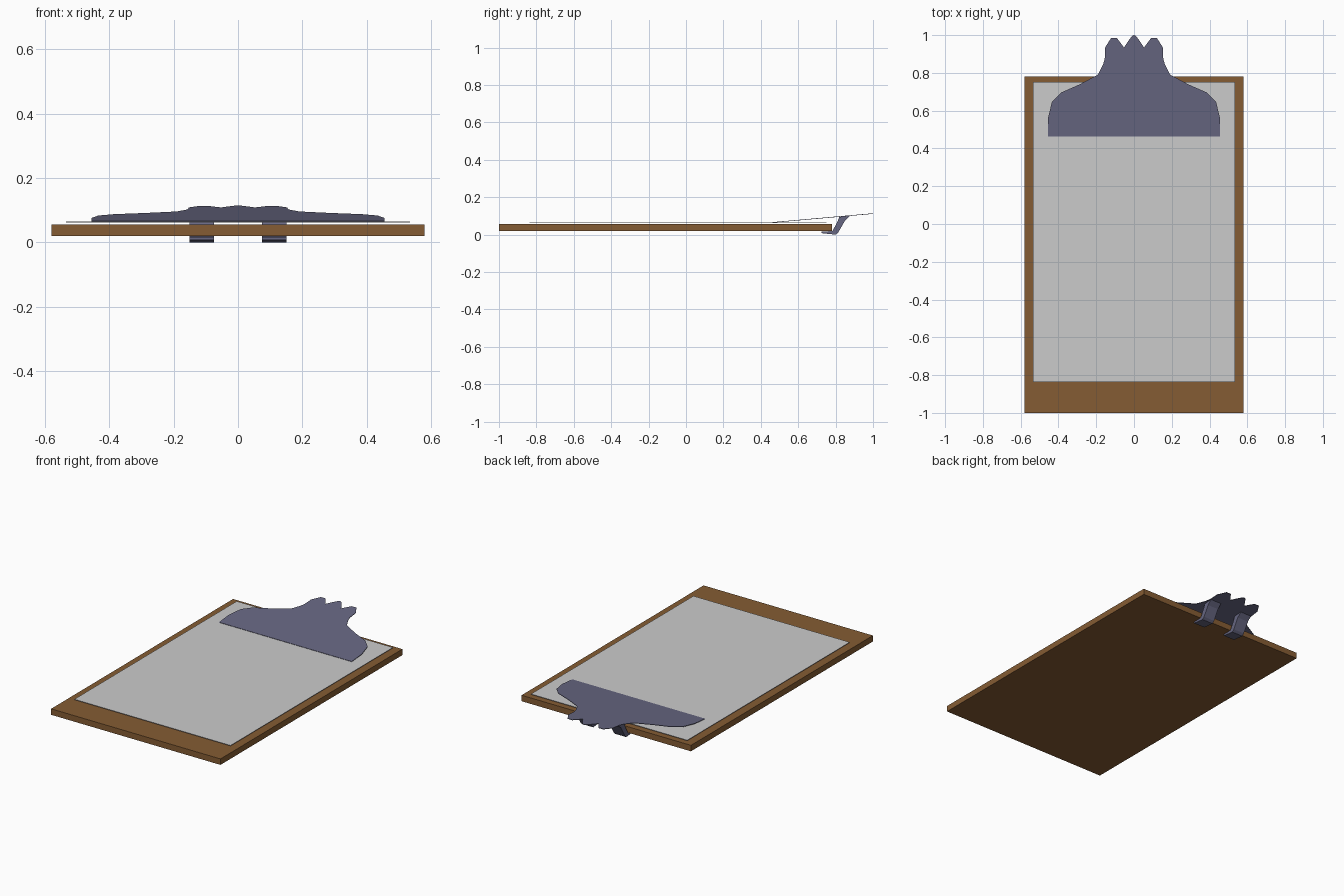
import bpy, bmesh
from mathutils import Vector

if "Cube" in bpy.data.objects:
    bpy.data.objects.remove(bpy.data.objects["Cube"])


def material(name, rgb):
    m = bpy.data.materials.new(name)
    m.diffuse_color = (*rgb, 1)
    m.use_nodes = True
    m.node_tree.nodes["Principled BSDF"].inputs["Base Color"].default_value = m.diffuse_color
    return m


wood = material("brown_wood", (0.235, 0.107, 0.033))
metal = material("dark_metal", (0.137, 0.137, 0.226))


def prism(name, points, offset, mat=None):
    """Extrude a closed outline of 3D points along an offset vector."""
    bm = bmesh.new()
    face = bm.faces.new([bm.verts.new(p) for p in points])
    new = bmesh.ops.extrude_face_region(bm, geom=[face])["geom"]
    bmesh.ops.translate(bm, vec=Vector(offset),
                        verts=[v for v in new if isinstance(v, bmesh.types.BMVert)])
    bmesh.ops.recalc_face_normals(bm, faces=bm.faces)
    mesh = bpy.data.meshes.new(name)
    bm.to_mesh(mesh)
    bm.free()
    ob = bpy.data.objects.new(name, mesh)
    bpy.context.collection.objects.link(ob)
    if mat:
        mesh.materials.append(mat)
    return ob


def slab(name, half_width, y0, y1, z0, z1, mat=None):
    pts = [(-half_width, y0, z0), (half_width, y0, z0),
           (half_width, y1, z0), (-half_width, y1, z0)]
    return prism(name, pts, (0, 0, z1 - z0), mat)


# Board and the sheet lying just above it
slab("board", 0.58, -1.0, 0.78, 0.019, 0.056, wood)
slab("paper", 0.535, -0.837, 0.752, 0.062, 0.065)

# Clip plate: right half of the outline, mirrored, on a gentle slope
half = [(0.455, 0.463), (0.455, 0.563), (0.434, 0.648), (0.386, 0.696),
        (0.29, 0.738), (0.192, 0.79), (0.164, 0.844), (0.155, 0.875),
        (0.153, 0.934), (0.122, 0.984), (0.09, 0.984), (0.053, 0.934),
        (0.028, 0.972), (0.01, 0.996)]
outline = half + [(0, 1.0)] + [(-x, y) for x, y in reversed(half)]
prism("clip_plate", [(x, y, 0.064 + (y - 0.463) * 0.088) for x, y in outline],
      (0, 0, 0.003), metal)

# Two bent hooks that reach from the plate to under the board
hook = [(0.725, 0.008), (0.80, 0.0), (0.814, 0.012), (0.85, 0.075),
        (0.877, 0.1), (0.82, 0.095), (0.81, 0.07), (0.783, 0.019),
        (0.725, 0.017)]
for side, x in (("left", -0.151), ("right", 0.075)):
    prism(side + "_hook", [(x, y, z) for y, z in hook], (0.076, 0, 0), metal)
